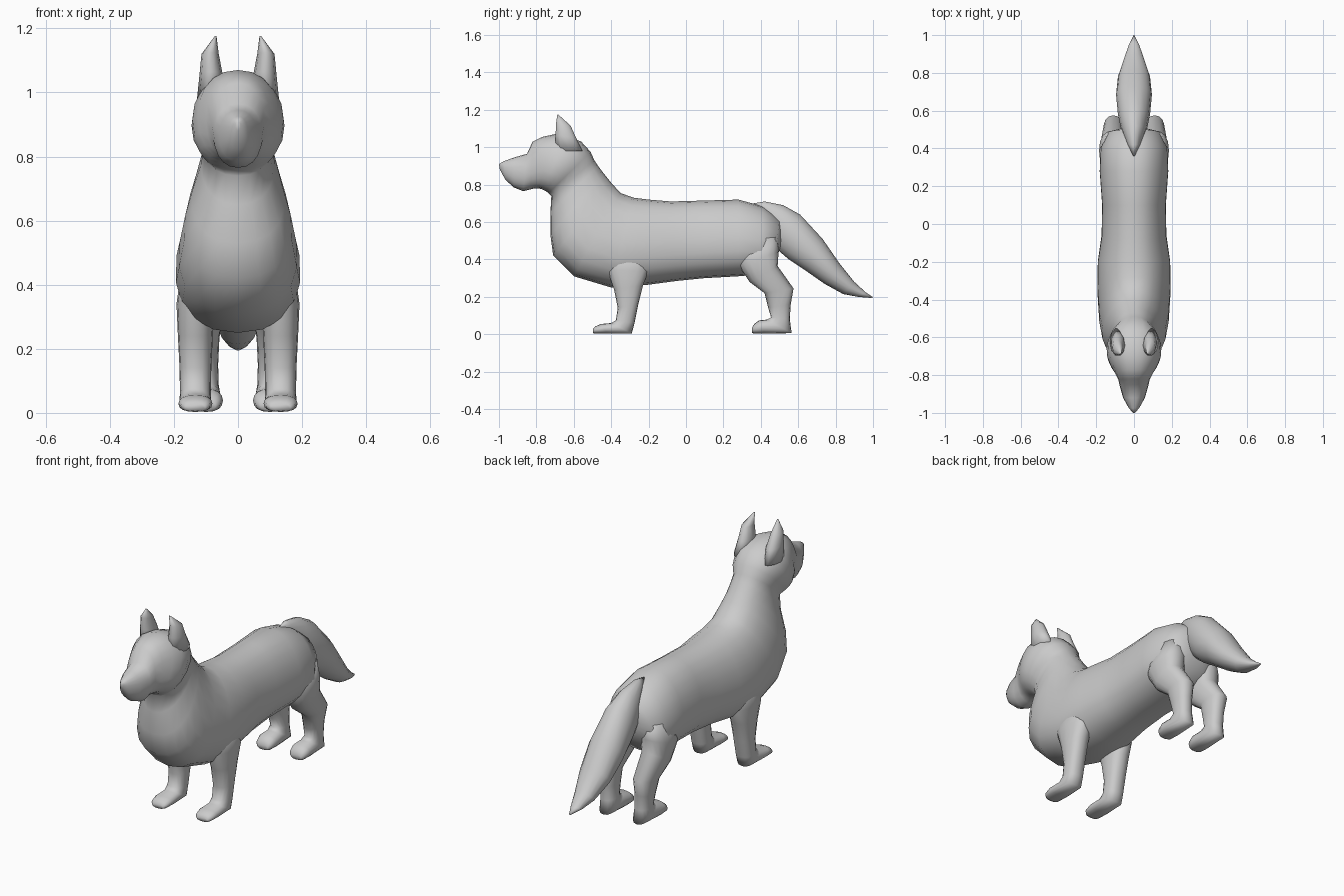
import bpy, bmesh, math

grey = bpy.data.materials.new("soft grey")
grey.diffuse_color = (0.6, 0.6, 0.6, 1)


def loft(name, rings, sides=16, power=0.9, pear=lambda i: 0.0, mirror=False):
    """Skin a tube through rings (y1, z1, y2, z2, half_width, centre_x).
    Each ring spans two profile points; pear widens the second end."""
    bm = bmesh.new()
    loops = []
    for i, ring in enumerate(rings):
        y1, z1, y2, z2, hw = ring[:5]
        cx = ring[5] if len(ring) > 5 else 0.0
        loop = []
        for s in range(sides):
            a = 2 * math.pi * s / sides
            c, v = (math.copysign(abs(f) ** power, f)
                    for f in (math.cos(a), math.sin(a)))
            x = cx + hw * c * (1 - pear(i) * v)
            loop.append(bm.verts.new((x, (y1 + y2) / 2 + v * (y1 - y2) / 2,
                                      (z1 + z2) / 2 + v * (z1 - z2) / 2)))
        loops.append(loop)
    for a, b in zip(loops, loops[1:]):
        for s in range(sides):
            t = (s + 1) % sides
            bm.faces.new((a[s], a[t], b[t], b[s]))
    bm.faces.new(loops[0])
    bm.faces.new(loops[-1])
    bmesh.ops.recalc_face_normals(bm, faces=bm.faces)
    for f in bm.faces:
        f.smooth = True
    me = bpy.data.meshes.new(name)
    bm.to_mesh(me)
    bm.free()
    me.materials.append(grey)
    ob = bpy.data.objects.new(name, me)
    bpy.context.collection.objects.link(ob)
    if mirror:
        ob.modifiers.new("Mirror", 'MIRROR')
    return ob


# Trunk, neck and head: one skin from rump to nose
loft("body_and_head", [
    (0.515, 0.56, 0.505, 0.46, 0.05),
    (0.50, 0.62, 0.475, 0.39, 0.135),
    (0.41, 0.685, 0.40, 0.32, 0.175),
    (0.28, 0.72, 0.28, 0.31, 0.18),
    (0.10, 0.715, 0.10, 0.30, 0.167),
    (-0.08, 0.71, -0.05, 0.285, 0.17),
    (-0.20, 0.72, -0.20, 0.265, 0.19),
    (-0.28, 0.73, -0.40, 0.25, 0.192),
    (-0.35, 0.755, -0.60, 0.31, 0.182),
    (-0.40, 0.81, -0.71, 0.42, 0.165),
    (-0.44, 0.86, -0.725, 0.53, 0.142),
    (-0.47, 0.90, -0.725, 0.65, 0.115),
    (-0.49, 0.93, -0.72, 0.74, 0.108),
    (-0.51, 0.975, -0.735, 0.755, 0.13),
    (-0.56, 1.03, -0.75, 0.765, 0.145),
    (-0.63, 1.055, -0.77, 0.775, 0.142),
    (-0.70, 1.07, -0.79, 0.78, 0.125),
    (-0.77, 1.055, -0.81, 0.78, 0.10),
    (-0.82, 1.03, -0.83, 0.775, 0.083),
    (-0.85, 0.965, -0.87, 0.765, 0.075),
    (-0.92, 0.945, -0.92, 0.785, 0.058),
    (-0.975, 0.925, -0.965, 0.825, 0.03),
    (-1.0, 0.91, -0.995, 0.88, 0.008),
], sides=20, pear=lambda i: 0.16 if i < 11 else 0.0)

# Bushy tapering tail
loft("tail", [
    (0.36, 0.70, 0.38, 0.66, 0.01),
    (0.42, 0.71, 0.42, 0.60, 0.035),
    (0.52, 0.69, 0.48, 0.46, 0.068),
    (0.61, 0.64, 0.55, 0.40, 0.085),
    (0.73, 0.51, 0.64, 0.34, 0.095),
    (0.82, 0.38, 0.74, 0.27, 0.085),
    (0.90, 0.28, 0.84, 0.215, 0.055),
    (0.96, 0.225, 0.92, 0.20, 0.03),
    (1.0, 0.198, 0.99, 0.194, 0.004),
], power=1.0)

# Front legs, turning forward into the paws
loft("front_legs", [
    (-0.43, 0.46, -0.20, 0.46, 0.05, 0.125),
    (-0.42, 0.34, -0.20, 0.34, 0.06, 0.132),
    (-0.385, 0.24, -0.23, 0.26, 0.055, 0.133),
    (-0.365, 0.14, -0.255, 0.16, 0.05, 0.133),
    (-0.375, 0.075, -0.275, 0.06, 0.048, 0.133),
    (-0.40, 0.06, -0.29, 0.004, 0.05, 0.133),
    (-0.455, 0.055, -0.42, 0.003, 0.053, 0.133),
    (-0.485, 0.042, -0.485, 0.003, 0.046, 0.133),
    (-0.498, 0.028, -0.498, 0.006, 0.032, 0.133),
], power=0.85, mirror=True)

# Hind legs with thigh, hock and paw
loft("hind_legs", [
    (0.27, 0.50, 0.49, 0.52, 0.06, 0.105),
    (0.28, 0.37, 0.495, 0.44, 0.075, 0.110),
    (0.34, 0.28, 0.49, 0.365, 0.066, 0.112),
    (0.42, 0.22, 0.575, 0.245, 0.052, 0.110),
    (0.44, 0.14, 0.56, 0.16, 0.043, 0.105),
    (0.455, 0.09, 0.555, 0.08, 0.042, 0.102),
    (0.43, 0.078, 0.565, 0.006, 0.048, 0.100),
    (0.39, 0.074, 0.42, 0.003, 0.053, 0.100),
    (0.365, 0.055, 0.365, 0.003, 0.045, 0.100),
    (0.353, 0.035, 0.353, 0.008, 0.03, 0.100),
], power=0.85, mirror=True)

# Pointed ears
loft("ears", [
    (-0.70, 0.98, -0.55, 0.98, 0.04, 0.088),
    (-0.70, 1.065, -0.585, 1.05, 0.036, 0.084),
    (-0.697, 1.125, -0.615, 1.115, 0.027, 0.087),
    (-0.688, 1.176, -0.682, 1.174, 0.003, 0.070),
], sides=10, power=1.0, mirror=True)
